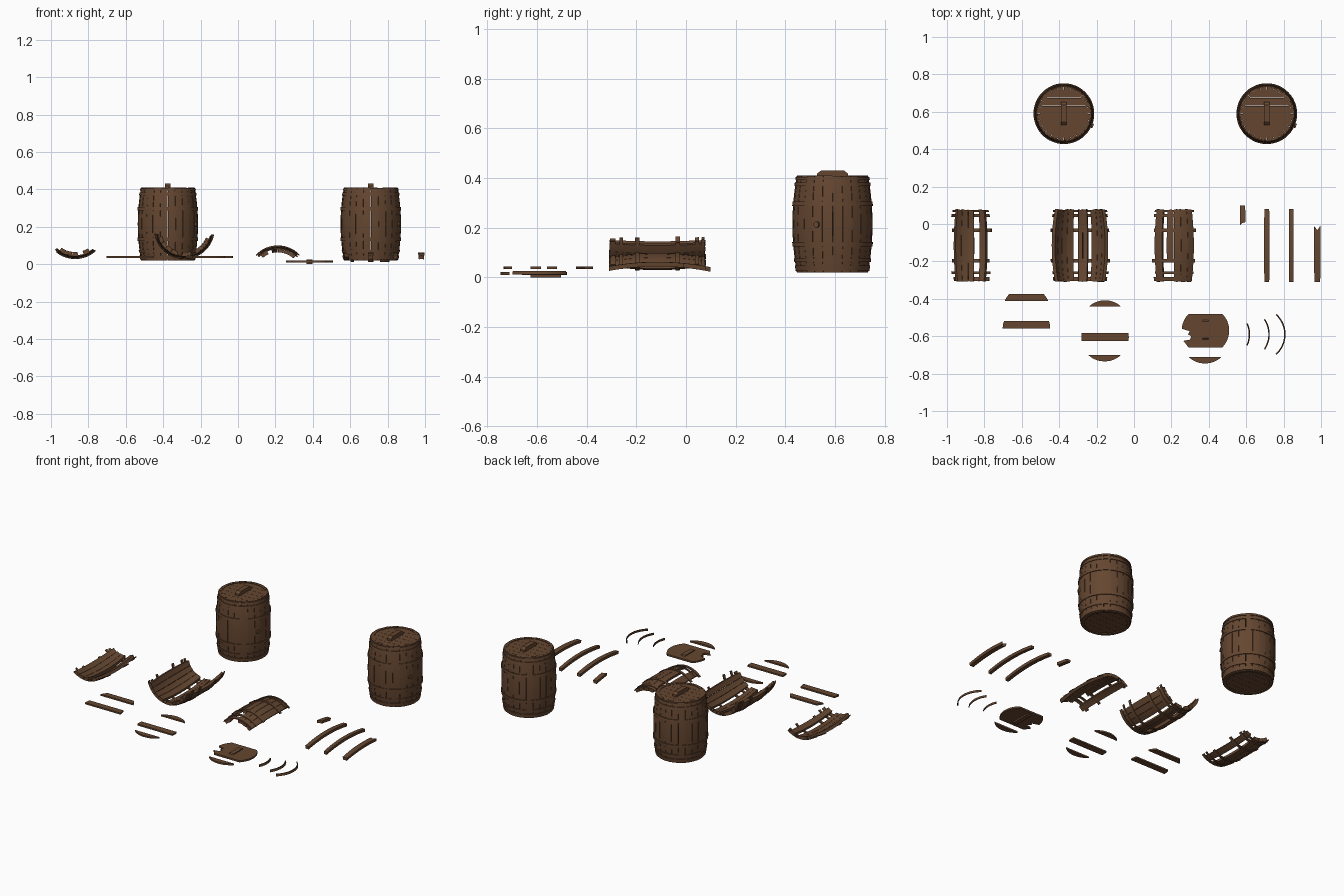
import bpy, bmesh, math, random
from mathutils import Matrix

if "Cube" in bpy.data.objects:
    bpy.data.objects.remove(bpy.data.objects["Cube"])

random.seed(4)
rad = math.radians
H = 0.195                      # half length of a barrel
HOOPS = [(-0.19, -0.168), (-0.152, -0.138), (-0.09, -0.073),
         (0.073, 0.09), (0.152, 0.168), (0.178, 0.19)]

wood = bpy.data.materials.new("brown wood")
wood.diffuse_color = (0.130, 0.062, 0.030, 1)
wood.use_nodes = True
wood.node_tree.nodes["Principled BSDF"].inputs["Base Color"].default_value = wood.diffuse_color


def radius(t):
    return 0.161 - 0.018 * (t / H) ** 2


def shell(bm, a0, a1, t0, t1, off=0.0, thick=0.018, na=2, nt=10, jag0=0.0, jag1=0.0):
    """Bent board: a patch of the bulging barrel surface, axis along y, angle from up."""
    cols = [rad(a0 + (a1 - a0) * i / na) for i in range(na + 1)]
    lo = [t0 + random.random() * jag0 for _ in cols]
    hi = [t1 - random.random() * jag1 for _ in cols]
    rings = []
    for k in range(nt + 1):
        outer, inner = [], []
        for a, l, h in zip(cols, lo, hi):
            t = l + (h - l) * k / nt
            for r, out in ((radius(t) + off, outer), (radius(t) + off - thick, inner)):
                out.append(bm.verts.new((r * math.sin(a), t, r * math.cos(a))))
        rings.append((outer, inner))
    for (o0, i0), (o1, i1) in zip(rings, rings[1:]):
        for j in range(na):
            bm.faces.new((o0[j], o0[j + 1], o1[j + 1], o1[j]))
            bm.faces.new((i0[j], i1[j], i1[j + 1], i0[j + 1]))
        bm.faces.new((o0[0], o1[0], i1[0], i0[0]))
        bm.faces.new((o0[-1], i0[-1], i1[-1], o1[-1]))
    for o, i in (rings[0], rings[-1]):
        for j in range(na):
            bm.faces.new((o[j], o[j + 1], i[j + 1], i[j]))


def prism(bm, pts, z0, z1):
    """Flat outline raised from z0 to z1."""
    n = len(pts)
    low = [bm.verts.new((x, y, z0)) for x, y in pts]
    top = [bm.verts.new((x, y, z1)) for x, y in pts]
    bm.faces.new(low[::-1])
    bm.faces.new(top)
    for i in range(n):
        bm.faces.new((low[i], low[(i + 1) % n], top[(i + 1) % n], top[i]))


def finish(name, bm, mat=Matrix()):
    bmesh.ops.recalc_face_normals(bm, faces=bm.faces)
    me = bpy.data.meshes.new(name)
    bm.to_mesh(me)
    bm.free()
    ob = bpy.data.objects.new(name, me)
    ob.matrix_world = mat
    me.materials.append(wood)
    bpy.context.collection.objects.link(ob)
    bpy.ops.object.select_all(action='DESELECT')
    ob.select_set(True)
    bpy.context.view_layer.objects.active = ob
    bpy.ops.object.shade_smooth_by_angle(angle=rad(30))
    return ob


def upright(x, y, z):
    return Matrix.Translation((x, y, z)) @ Matrix.Rotation(rad(90), 4, 'X')


def handle(name, x, y, z0, z1):
    """Low bar handle with sloping ends and a raised middle."""
    h, bm = z1 - z0, bmesh.new()
    prof = [(-0.062, 0), (0.062, 0), (0.062, 0.5 * h), (0.045, h), (-0.045, h), (-0.062, 0.5 * h)]
    prism(bm, prof, -0.015, 0.015)
    # profile lies in local xy: local x -> world y, local y -> world z, local z -> world x
    m = Matrix(((0, 0, 1, x), (1, 0, 0, y), (0, 1, 0, z0), (0, 0, 0, 1)))
    finish(name, bm, m)


def disc_slice(d0, d1, R=0.127, n=14, left_notch=None):
    """Outline of a round lid cut between two chords at d0 and d1."""
    ds = [d0 + (d1 - d0) * i / n for i in range(n + 1)]
    w = [math.sqrt(max(R * R - d * d, 1e-6)) for d in ds]
    right = [(x, d) for x, d in zip(w, ds)]
    left = [(-x, d) for x, d in zip(w, ds)][::-1]
    if left_notch:
        lo, hi = left_notch[-1][1], left_notch[0][1]
        left = [p for p in left if p[1] > hi] + left_notch + [p for p in left if p[1] < lo]
    return right + left


# Whole barrels
for tag, bx in (("left", -0.375), ("right", 0.71)):
    place = upright(bx, 0.59, 0.02 + H)
    bm = bmesh.new()
    for i in range(24):
        shell(bm, i * 15 + 0.3, i * 15 + 14.7, -H, H - random.random() * 0.002,
              off=random.uniform(-0.001, 0.001))
    finish(tag + "_barrel_staves", bm, place)
    bm = bmesh.new()
    for t0, t1 in HOOPS:
        shell(bm, 0, 360, t0, t1, off=0.004, thick=0.006, na=48, nt=1)
    finish(tag + "_barrel_hoops", bm, place)
    # bung on the belly
    bm = bmesh.new()
    bmesh.ops.create_cone(bm, cap_ends=True, segments=16, radius1=0.013, radius2=0.012, depth=0.03)
    a = rad(67)
    finish(tag + "_barrel_bung", bm,
           Matrix.Translation((bx + 0.155 * math.sin(a), 0.59 - 0.155 * math.cos(a), 0.213))
           @ Matrix.Rotation(a - rad(90), 4, 'Z') @ Matrix.Rotation(rad(90), 4, 'Y'))
    # lid and bottom boards
    for part, z in (("lid", 0.394), ("bottom", 0.026)):
        bm = bmesh.new()
        for i in range(6):
            d = -0.127 + i * 0.254 / 6
            prism(bm, disc_slice(d + 0.0005, d + 0.254 / 6 - 0.0005), 0, 0.012)
        finish(tag + "_barrel_" + part, bm, Matrix.Translation((bx, 0.59, z)))
    handle(tag + "_barrel_handle", bx, 0.59, 0.405, 0.431)

# Broken barrel sections: (name, x, axis z, bowl?, staves (a0, a1, t0, t1), hoop reach)
SECTIONS = [
    ("shallow_bowl_section", -0.87, 0.19, True,
     [(-36, -22, -H, H), (-22, -7, -H, H), (-7, 6, -H, H), (18, 33, -H, H)], (-43, 41)),
    ("deep_bowl_section", -0.287, 0.19, True,
     [(-72, -58, -H, H), (-58, -44, -H, H), (-44, -30, -H, H), (-30, -15, -H, H),
      (-5, 5, -H, H), (5, 16, -H, H), (25, 40, -H, H), (40, 54, -H, H), (54, 68, -H, H)], (-80, 78)),
    ("arched_section", 0.213, -0.062, False,
     [(-40, -23, -H, H), (-14, 0, -0.10, H), (0, 14, -H, H),
      (14, 28, -H, H), (28, 42, -H, H)], (-46, 45)),
]
for name, x, z, bowl, staves, reach in SECTIONS:
    place = Matrix.Translation((x, -0.115, z))
    flip = (lambda a: 180 - a) if bowl else (lambda a: a)
    bm = bmesh.new()
    for a0, a1, t0, t1 in staves:
        shell(bm, flip(a0 + 0.3), flip(a1 - 0.3), t0, t1, jag0=0.006 if t0 == -H else 0.05, jag1=0.006)
    finish(name + "_staves", bm, place)
    bm = bmesh.new()
    for t0, t1 in HOOPS:
        shell(bm, flip(reach[0] + random.uniform(-2, 6)), flip(reach[1] + random.uniform(-6, 2)),
              t0, t1, off=0.004, thick=0.006, na=20, nt=1)
    finish(name + "_hoops", bm, place)

# Loose staves, bowed upward: (x, half angle, t0, t1, jag)
LOOSE = [("stave_stub", 0.581, 5.5, 0.085, 0.213, 0.06), ("loose_stave_a", 0.71, 5.2, -H, H, 0),
         ("loose_stave_b", 0.841, 4.4, -H, H, 0), ("broken_stave", 0.98, 6.2, -H, 0.115, 0.0)]
for name, x, half, t0, t1, jag in LOOSE:
    bm = bmesh.new()
    shell(bm, -half, half, t0, t1, jag0=jag, jag1=0.05 if name == "broken_stave" else 0)
    finish(name, bm, Matrix.Translation((x, -0.115, -0.098)))

# Loose lid boards: (x, disc centre y, chord range)
BOARDS = [("lid_board_a", -0.575, -0.462, 0.05, 0.087), ("lid_board_b", -0.575, -0.56, 0.0, 0.041),
          ("lid_edge_a", -0.155, -0.535, 0.093, 0.127), ("lid_board_c", -0.155, -0.605, -0.021, 0.021),
          ("lid_edge_b", -0.157, -0.608, -0.127, -0.093)]
for name, x, y, d0, d1 in BOARDS:
    bm = bmesh.new()
    prism(bm, disc_slice(d0, d1), 0.034, 0.044)
    finish(name, bm, Matrix.Translation((x, y, 0)))

# Broken lid with a bite out of its left side, its handle and a split-off edge
bm = bmesh.new()
bite = [(-0.125, 0.01), (-0.085, -0.003), (-0.093, -0.02), (-0.076, -0.03),
        (-0.082, -0.048), (-0.118, -0.055)]
prism(bm, disc_slice(-0.09, 0.09, left_notch=bite), 0.01, 0.021)
finish("broken_lid", bm, Matrix.Translation((0.382, -0.57, 0)))
handle("broken_lid_handle", 0.382, -0.565, 0.0, 0.026)
bm = bmesh.new()
prism(bm, disc_slice(-0.127, -0.092), 0.01, 0.021)
finish("lid_edge_c", bm, Matrix.Translation((0.38, -0.619, 0)))

# Hoop fragments
for name, x, half in (("hoop_scrap_small", 0.474, 24), ("hoop_scrap_medium", 0.579, 34),
                      ("hoop_scrap_large", 0.664, 48)):
    bm = bmesh.new()
    shell(bm, 90 - half, 90 + half, 0.18, 0.194, off=0.001, thick=0.005, na=16, nt=1)
    finish(name, bm, upright(x, -0.59, -0.168))
